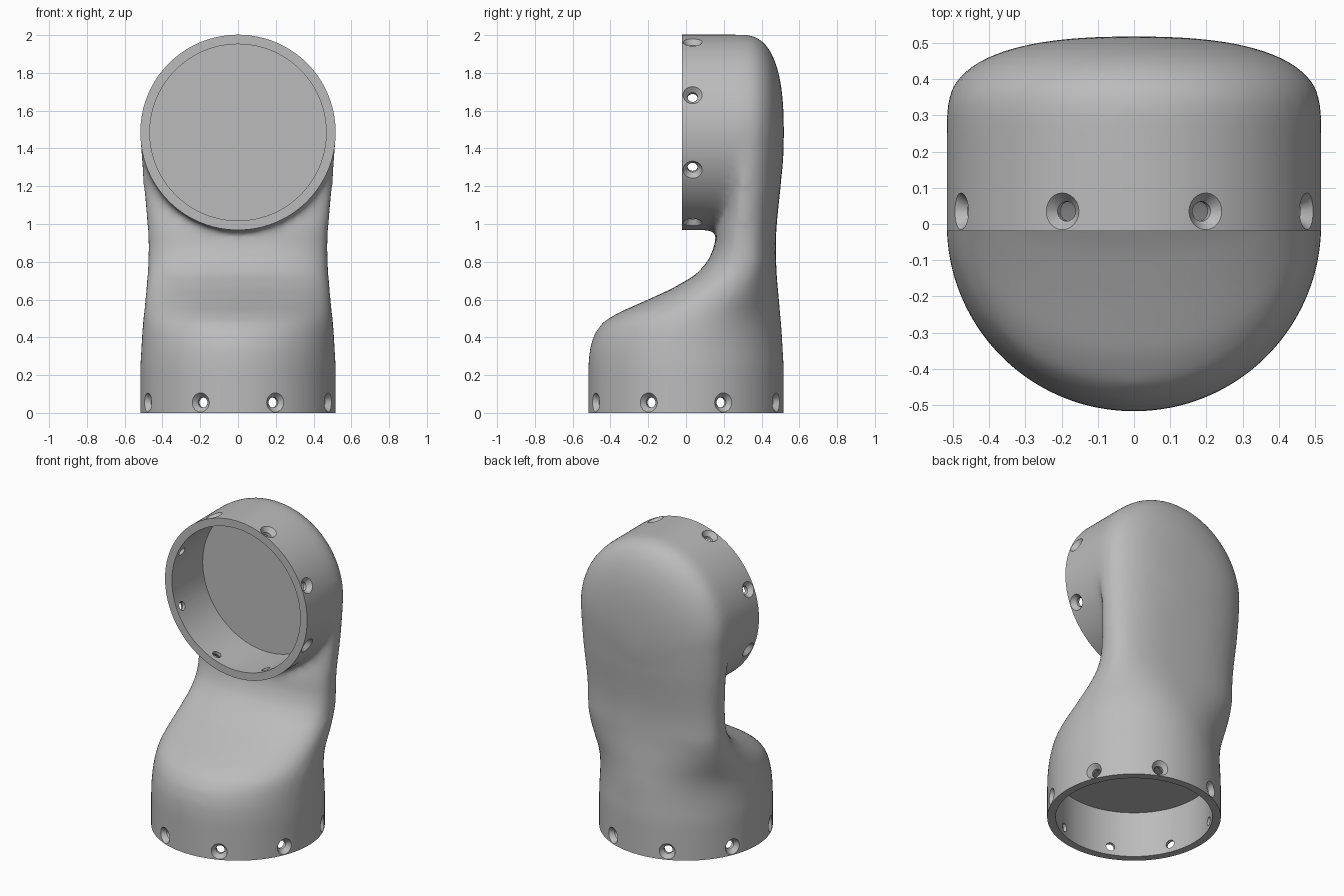
import bpy, bmesh, math
from mathutils import Matrix, Vector

cube = bpy.data.objects.get("Cube")
if cube:
    bpy.data.objects.remove(cube, do_unlink=True)

R = 0.518          # outer radius of both joints
HEAD_Z = 1.485     # height of the upper joint axis
SEG = 96

# Joint frames: local z runs from the open rim into the body
base_frame = Matrix.Identity(4)
head_frame = Matrix.Translation((0, -0.02, HEAD_Z)) @ Matrix.Rotation(-math.pi / 2, 4, 'X')


def spow(v, n):
    return math.copysign(abs(v) ** (2 / n), v)


def add_loft(bm, rings, matrix=Matrix.Identity(4)):
    """Skin a stack of equal rings and cap both ends."""
    loops = [[bm.verts.new(matrix @ Vector(p)) for p in ring] for ring in rings]
    for low, high in zip(loops, loops[1:]):
        for i in range(len(low)):
            j = (i + 1) % len(low)
            bm.faces.new((low[i], low[j], high[j], high[i]))
    bm.faces.new(loops[0][::-1])
    bm.faces.new(loops[-1])


def lathe_rings(profile, seg=SEG):
    return [[(r * math.cos(2 * math.pi * i / seg), r * math.sin(2 * math.pi * i / seg), h)
             for i in range(seg)] for r, h in profile]


def body_ring(z, w, front, n):
    """Rounded slice: half width and back reach w, front edge at y = front."""
    mid = max(0.0, min((front + w) / 2, 0.3))
    ring = []
    for i in range(SEG):
        a = 2 * math.pi * i / SEG
        s = spow(math.sin(a), n)
        reach = (w - mid) if s > 0 else (mid - front)
        ring.append((w * spow(math.cos(a), n), mid + reach * s, z))
    return ring


def make_object(name, bm):
    bmesh.ops.recalc_face_normals(bm, faces=bm.faces[:])
    mesh = bpy.data.meshes.new(name)
    bm.to_mesh(mesh)
    bm.free()
    obj = bpy.data.objects.new(name, mesh)
    bpy.context.collection.objects.link(obj)
    return obj


def apply_modifier(obj, kind, **settings):
    mod = obj.modifiers.new(kind.lower(), kind)
    for key, value in settings.items():
        setattr(mod, key, value)
    bpy.context.view_layer.objects.active = obj
    bpy.ops.object.modifier_apply(modifier=mod.name)


def combine(obj, other, operation):
    other.hide_render = True
    apply_modifier(obj, 'BOOLEAN', object=other, operation=operation, solver='EXACT')
    bpy.data.objects.remove(other, do_unlink=True)


# Swept body: height, half width, front edge, squareness
slices = [
    (-0.2, R, -R, 2), (0.25, R, -R, 2), (0.34, 0.512, -0.51, 2),
    (0.42, 0.508, -0.485, 2), (0.48, 0.503, -0.44, 2.05), (0.53, 0.498, -0.36, 2.1),
    (0.6, 0.492, -0.2, 2.2), (0.66, 0.486, -0.07, 2.3), (0.73, 0.48, 0.05, 2.4),
    (0.8, 0.477, 0.115, 2.5), (0.88, 0.475, 0.15, 2.5), (0.97, 0.478, 0.165, 2.5),
    (1.06, 0.486, 0.195, 2.5), (1.2, 0.501, 0.225, 2.5), (1.35, 0.512, 0.24, 2.5),
    (1.49, 0.517, 0.25, 2.5),
]
bm = bmesh.new()
add_loft(bm, [body_ring(*s) for s in slices])
link = make_object("arm_link_shell", bm)

# Upper joint: round collar closed by a soft dome at the back
profile = [(R, -0.2), (R, 0.32)]
for i in range(1, 16):
    a = math.pi / 2 * i / 16
    profile.append((R * spow(math.cos(a), 2.5), 0.32 + 0.218 * spow(math.sin(a), 2.5)))
profile.append((0.01, 0.538))
bm = bmesh.new()
add_loft(bm, lathe_rings(profile), head_frame)
combine(link, make_object("head_collar", bm), 'UNION')

# Blend the joint and the body with soft fillets
apply_modifier(link, 'REMESH', mode='VOXEL', voxel_size=0.02)
apply_modifier(link, 'SMOOTH', factor=0.5, iterations=16)

# Trim each end flat and bore out its socket
for frame, depth in ((base_frame, 0.3), (head_frame, 0.32)):
    bm = bmesh.new()
    add_loft(bm, lathe_rings([(0.6, -0.5), (0.6, 0), (0.467, 0), (0.467, depth)]), frame)
    combine(link, make_object("socket_cutter", bm), 'DIFFERENCE')

# Eight countersunk screw holes around each socket
bm = bmesh.new()
screw = lathe_rings([(0.027, 0.42), (0.027, 0.487), (0.049, 0.515), (0.061, 0.53)], 24)
for frame in (base_frame, head_frame):
    for k in range(8):
        turn = Matrix.Rotation(math.radians(22.5 + 45 * k), 4, 'Z')
        add_loft(bm, screw, frame @ Matrix.Translation((0, 0, 0.055)) @ turn
                 @ Matrix.Rotation(math.pi / 2, 4, 'Y'))
combine(link, make_object("screw_hole_cutter", bm), 'DIFFERENCE')

# Single plain grey finish
grey = bpy.data.materials.new("light_grey")
grey.use_nodes = True
colour = (0.5, 0.5, 0.5, 1)
grey.diffuse_color = colour
grey.node_tree.nodes["Principled BSDF"].inputs["Base Color"].default_value = colour
link.data.materials.clear()
link.data.materials.append(grey)

bpy.ops.object.select_all(action='DESELECT')
link.select_set(True)
bpy.context.view_layer.objects.active = link
bpy.ops.object.shade_smooth_by_angle(angle=math.radians(35))
